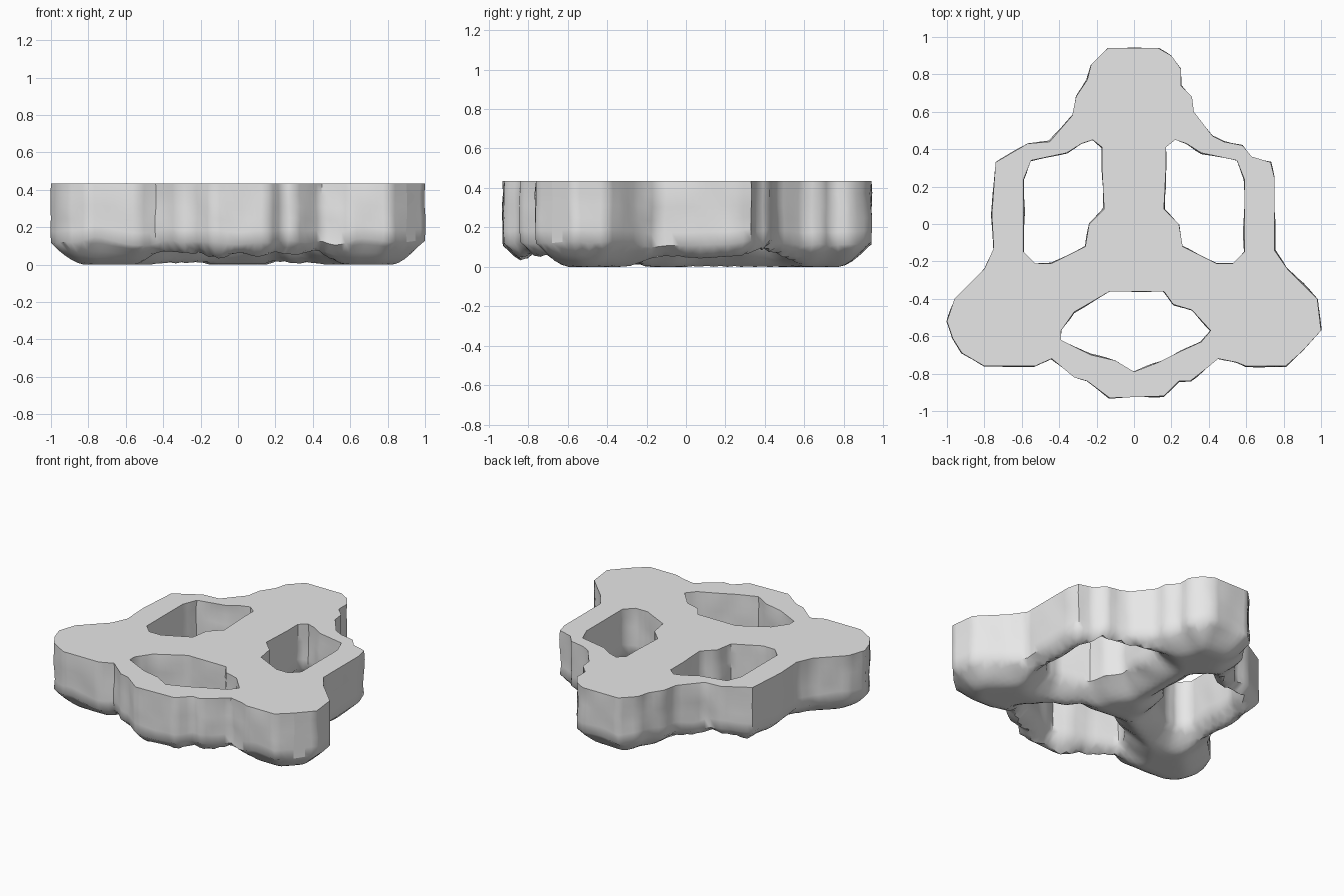
import bpy
import bmesh
import math
from mathutils import Vector, noise
from mathutils.geometry import delaunay_2d_cdt, intersect_point_line

if "Cube" in bpy.data.objects:
    bpy.data.objects.remove(bpy.data.objects["Cube"], do_unlink=True)

TOP = 0.435
STEP = 0.035


def profile(*pairs):
    """Points of an edge, given in hundredths."""
    return [Vector((x / 100, y / 100)) for x, y in pairs]


# Outer edge of the slab, part by part
back_arm = profile((-45, 44), (-33, 58), (-31, 68), (-25, 77), (-23, 85), (-14, 94),
                   (13, 94), (20, 90), (25, 83), (25, 74), (31, 68), (32, 60), (42, 47))
left_bridge = profile((48, 44), (58, 42), (63, 36), (73, 33), (75, 25), (75, -14))
left_arm = profile((82, -24), (98, -40), (100, -57), (90, -68), (81, -76), (60, -76), (55, -74))
front_bridge = profile((45, -72), (39, -77), (30, -84), (24, -84), (16, -92), (-13, -93),
                       (-25, -84), (-32, -82), (-44, -72))
right_arm = profile((-53, -76), (-80, -76), (-92, -69), (-97, -61), (-100, -52), (-96, -40),
                    (-80, -24))
right_bridge = profile((-75, -13), (-76, 5), (-74, 33), (-62, 40), (-57, 43))
outline = back_arm + left_bridge + left_arm + front_bridge + right_arm + right_bridge

# Through holes: one side hole is mirrored to the other side
left_hole = profile((22, 45), (17, 41), (17, 28), (16, 8), (24, 0), (26, -12), (36, -17),
                    (44, -21), (53, -21), (59, -15), (59, 24), (55, 34), (36, 38), (28, 43))
right_hole = [Vector((-p.x, p.y)) for p in left_hole]
front_hole = profile((-13, -36), (16, -36), (21, -43), (31, -46), (41, -57), (36, -63),
                     (25, -68), (13, -74), (0, -79), (-10, -73), (-23, -70), (-39, -62),
                     (-39, -57), (-32, -47), (-25, -43))
loops = [outline, left_hole, right_hole, front_hole]
segments = [(a, b) for loop in loops for a, b in zip(loop, loop[1:] + loop[:1])]


def inside(p):
    """Even-odd test against the outer edge and the holes."""
    hits = 0
    for a, b in segments:
        if (a.y > p.y) != (b.y > p.y):
            hits += p.x < a.x + (p.y - a.y) * (b.x - a.x) / (b.y - a.y)
    return hits % 2 == 1


def edge_distance(p):
    """Distance from a point to the nearest edge of the slab."""
    best = 1.0
    for a, b in segments:
        t = intersect_point_line(p, a, b)[1]
        best = min(best, (p - a.lerp(b, min(1, max(0, t)))).length)
    return best


def underside(p):
    """Height of the rounded, uneven underside."""
    fall = max(0.0, 1 - edge_distance(p) / 0.17)
    bump = 1 + 0.3 * noise.noise(Vector((p.x, p.y, 0)) * 6)
    return 0.12 * fall ** 1.6 * bump


# Plan mesh: evenly divided edges plus a grid of inner points
points, edges = [], []
for loop in loops:
    start = len(points)
    for a, b in zip(loop, loop[1:] + loop[:1]):
        count = max(1, round((b - a).length / STEP))
        points += [a.lerp(b, i / count) for i in range(count)]
    size = len(points) - start
    edges += [(start + i, start + (i + 1) % size) for i in range(size)]

cells = int(1 / STEP)
for i in range(-cells, cells + 1):
    for j in range(-cells, cells + 1):
        p = Vector((i * STEP + (j % 2) * STEP / 2, j * STEP))
        if inside(p) and edge_distance(p) > STEP * 0.6:
            points.append(p)

plan, _, triangles, *_ = delaunay_2d_cdt(points, edges, [], 0, 1e-5)
triangles = [t for t in triangles if inside(sum((plan[i] for i in t), Vector((0, 0))) / len(t))]

# Slab: flat top, rounded underside, walls between them
bm = bmesh.new()
lower = [bm.verts.new((p.x, p.y, underside(p))) for p in plan]
upper = [bm.verts.new((p.x, p.y, TOP)) for p in plan]
bm.verts.index_update()
for t in triangles:
    bm.faces.new([lower[i] for i in reversed(t)])
rim = [e for e in bm.edges if e.is_boundary]
for t in triangles:
    bm.faces.new([upper[i] for i in t])
for e in rim:
    a, b = (v.index for v in e.verts)
    bm.faces.new((lower[a], lower[b], upper[b], upper[a]))

# Weathered walls: extra rows of points, pushed slightly in and out
uprights = [e for e in bm.edges if abs(e.verts[0].co.z - e.verts[1].co.z) > 0.2]
cuts = bmesh.ops.subdivide_edges(bm, edges=uprights, cuts=4, use_grid_fill=True)
for v in cuts["geom_inner"]:
    if isinstance(v, bmesh.types.BMVert):
        v.co.x += 0.01 * noise.noise(v.co * 7)
        v.co.y += 0.01 * noise.noise(v.co * 7 + Vector((5, 3, 1)))
bmesh.ops.recalc_face_normals(bm, faces=bm.faces)

mesh = bpy.data.meshes.new("three_armed_slab")
bm.to_mesh(mesh)
bm.free()
slab = bpy.data.objects.new("three_armed_slab", mesh)
bpy.context.collection.objects.link(slab)

# Single plain grey
grey = bpy.data.materials.new("light_grey")
grey.use_nodes = True
colour = (0.8, 0.8, 0.8, 1)
grey.diffuse_color = colour
grey.node_tree.nodes["Principled BSDF"].inputs["Base Color"].default_value = colour
mesh.materials.append(grey)

bpy.ops.object.select_all(action="DESELECT")
slab.select_set(True)
bpy.context.view_layer.objects.active = slab
bpy.ops.object.shade_smooth_by_angle(angle=math.radians(50))
